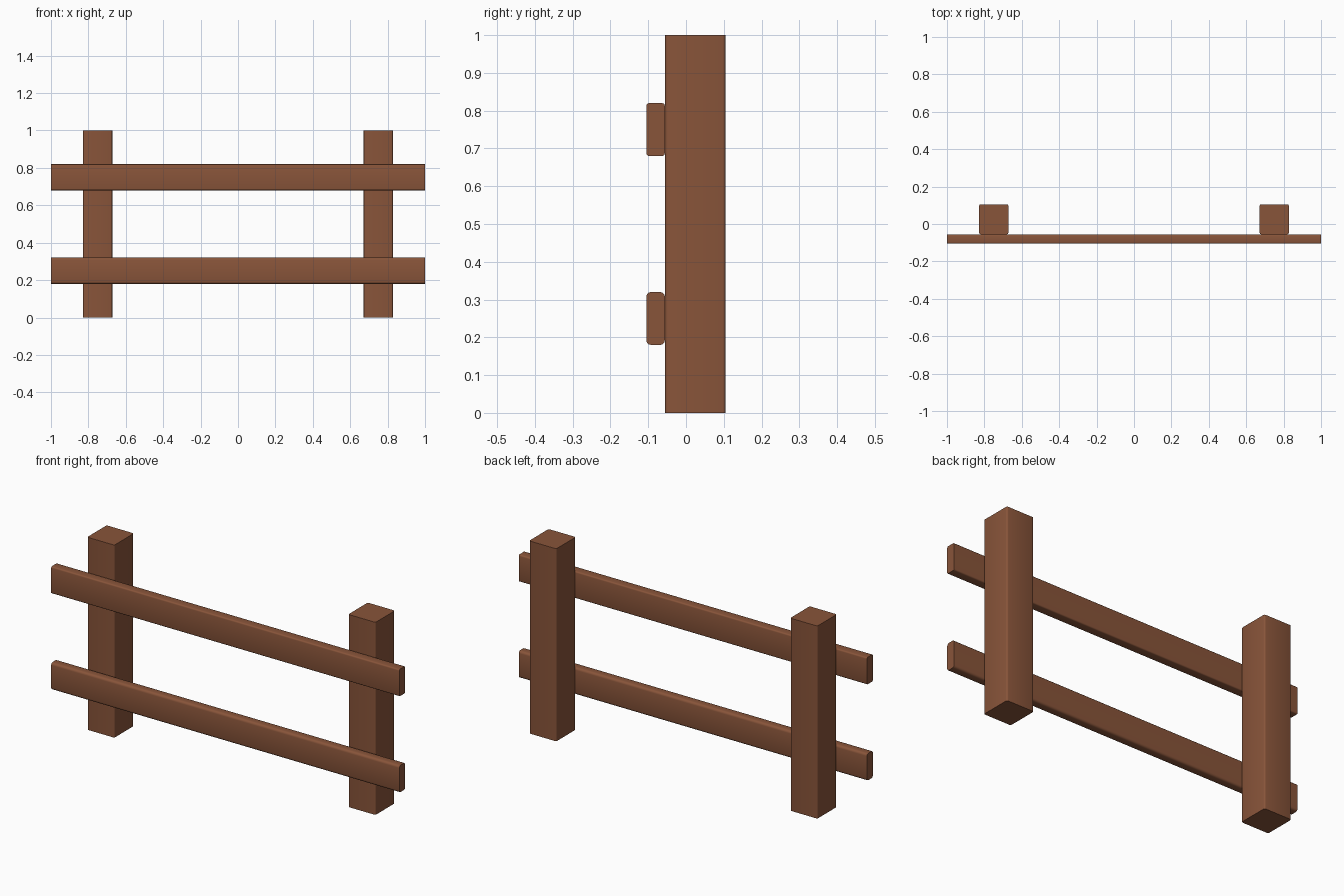
import bpy, bmesh

if "Cube" in bpy.data.objects:
    bpy.data.objects.remove(bpy.data.objects["Cube"])

wood = bpy.data.materials.new("brown_wood")
wood.diffuse_color = (0.25, 0.09, 0.042, 1)
wood.use_nodes = True
wood.node_tree.nodes["Principled BSDF"].inputs["Base Color"].default_value = wood.diffuse_color


def beam(name, lo, hi, axis, radius):
    """Box from lo to hi with only the edges along one axis rounded."""
    bm = bmesh.new()
    bmesh.ops.create_cube(bm, size=1)
    for v in bm.verts:
        v.co = [lo[i] + (v.co[i] + 0.5) * (hi[i] - lo[i]) for i in range(3)]
    long_edges = [e for e in bm.edges
                  if abs(e.verts[0].co[axis] - e.verts[1].co[axis]) > 1e-4]
    bmesh.ops.bevel(bm, geom=long_edges, offset=radius, segments=3,
                    profile=0.5, affect='EDGES')
    mesh = bpy.data.meshes.new(name)
    bm.to_mesh(mesh)
    bm.free()
    mesh.materials.append(wood)
    obj = bpy.data.objects.new(name, mesh)
    bpy.context.collection.objects.link(obj)
    bpy.ops.object.select_all(action='DESELECT')
    obj.select_set(True)
    bpy.context.view_layer.objects.active = obj
    bpy.ops.object.shade_smooth_by_angle(angle=0.7)


# Upright posts
for side, x in (("left", -0.75), ("right", 0.75)):
    beam(side + "_post", (x - 0.078, -0.055, 0), (x + 0.078, 0.105, 1), 2, 0.008)

# Horizontal rails on the front of the posts
for level, z, radius in (("lower", 0.25, 0.012), ("upper", 0.75, 0.007)):
    beam(level + "_rail", (-1, -0.105, z - 0.07), (1, -0.056, z + 0.07), 0, radius)
